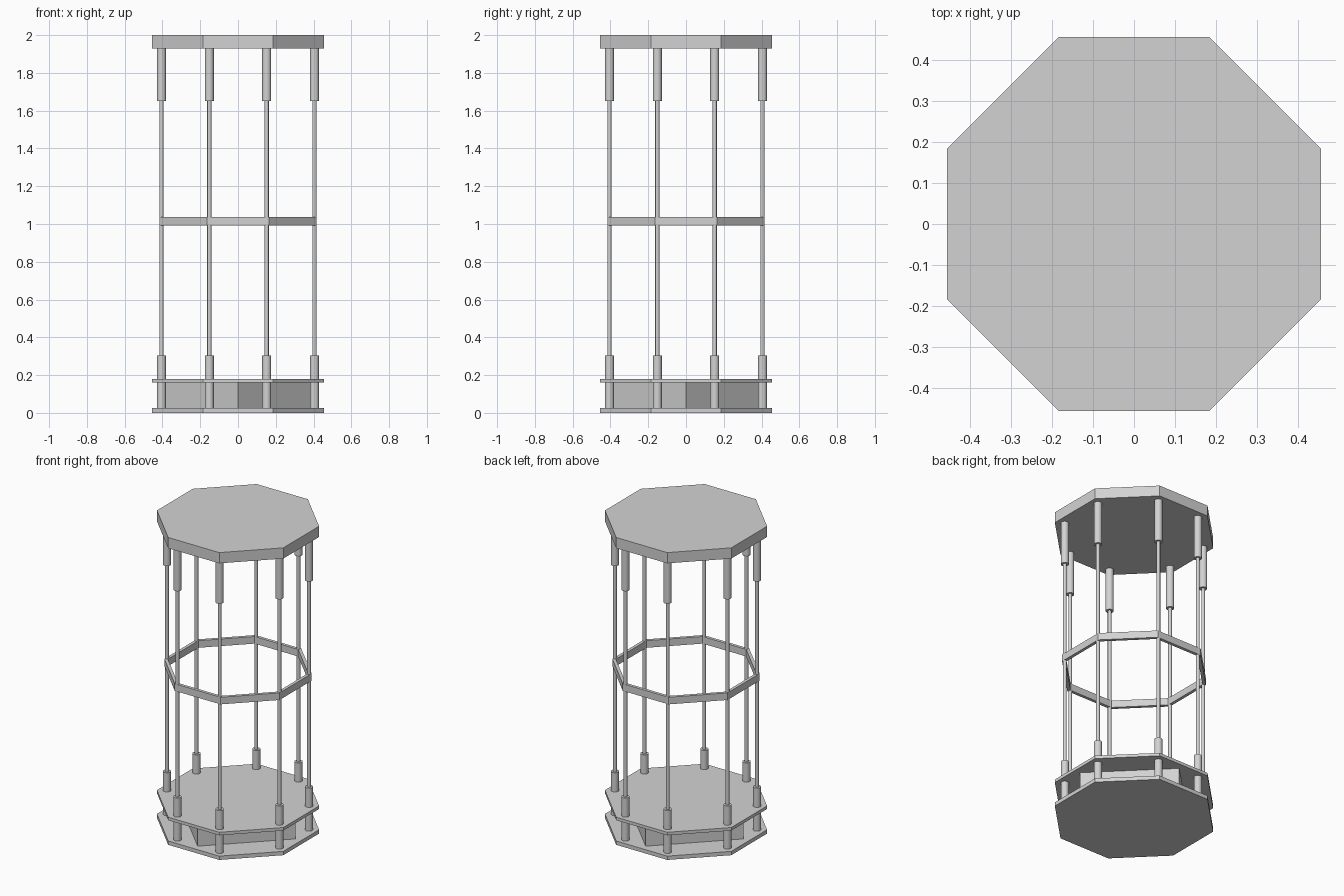
import bpy, bmesh, math

if "Cube" in bpy.data.objects:
    bpy.data.objects.remove(bpy.data.objects["Cube"])

grey = bpy.data.materials.new("plain_grey")
grey.diffuse_color = (0.65, 0.65, 0.65, 1)
grey.use_nodes = True
grey.node_tree.nodes["Principled BSDF"].inputs["Base Color"].default_value = grey.diffuse_color


def finish(name, bm):
    bmesh.ops.recalc_face_normals(bm, faces=bm.faces[:])
    me = bpy.data.meshes.new(name)
    bm.to_mesh(me)
    bm.free()
    me.materials.append(grey)
    ob = bpy.data.objects.new(name, me)
    bpy.context.collection.objects.link(ob)
    return ob


def octagon(a, b):
    # flat sides at distance a, corners at half-width b
    return [(b, -a), (a, -b), (a, b), (b, a), (-b, a), (-a, b), (-a, -b), (-b, -a)]


def prism(name, pts, z0, z1):
    bm = bmesh.new()
    lo = [bm.verts.new((x, y, z0)) for x, y in pts]
    hi = [bm.verts.new((x, y, z1)) for x, y in pts]
    bm.faces.new(lo)
    bm.faces.new(hi)
    n = len(pts)
    for i in range(n):
        j = (i + 1) % n
        bm.faces.new((lo[i], lo[j], hi[j], hi[i]))
    return finish(name, bm)


def ring(name, outer, inner, z0, z1):
    bm = bmesh.new()
    loops = [[bm.verts.new((x, y, z)) for x, y in pts]
             for pts, z in ((outer, z0), (outer, z1), (inner, z1), (inner, z0))]
    n = len(outer)
    for k in range(4):
        p, q = loops[k], loops[(k + 1) % 4]
        for i in range(n):
            j = (i + 1) % n
            bm.faces.new((p[i], p[j], q[j], q[i]))
    return finish(name, bm)


def rod(name, x, y, r, z0, z1, sides=16):
    pts = [(x + r * math.cos(2 * math.pi * i / sides),
            y + r * math.sin(2 * math.pi * i / sides)) for i in range(sides)]
    ob = prism(name, pts, z0, z1)
    for p in ob.data.polygons:
        p.use_smooth = len(p.vertices) == 4
    # keep the cap rims sharp
    for e in ob.data.edges:
        v = [ob.data.vertices[i].co.z for i in e.vertices]
        e.use_edge_sharp = abs(v[0] - v[1]) < 1e-6


# slabs and shelves
slab = octagon(0.455, 0.184)
prism("base_plate", slab, 0.0, 0.025)
prism("lower_shelf", slab, 0.16, 0.18)
prism("top_slab", slab, 1.93, 2.0)

# square core turned corner-forward between the two lower plates
R = 0.415
prism("base_core", [(0, -R), (R, 0), (0, R), (-R, 0)], 0.025, 0.16)

# middle railing
ring("middle_ring", octagon(0.415, 0.165), octagon(0.395, 0.157), 0.992, 1.038)

# eight posts with thick sleeves at both ends
for i, (x, y) in enumerate(octagon(0.405, 0.152)):
    rod(f"post_{i}", x, y, 0.011, 0.3, 1.66)
    rod(f"lower_sleeve_{i}", x, y, 0.024, 0.025, 0.305)
    rod(f"upper_sleeve_{i}", x, y, 0.024, 1.65, 1.93)
